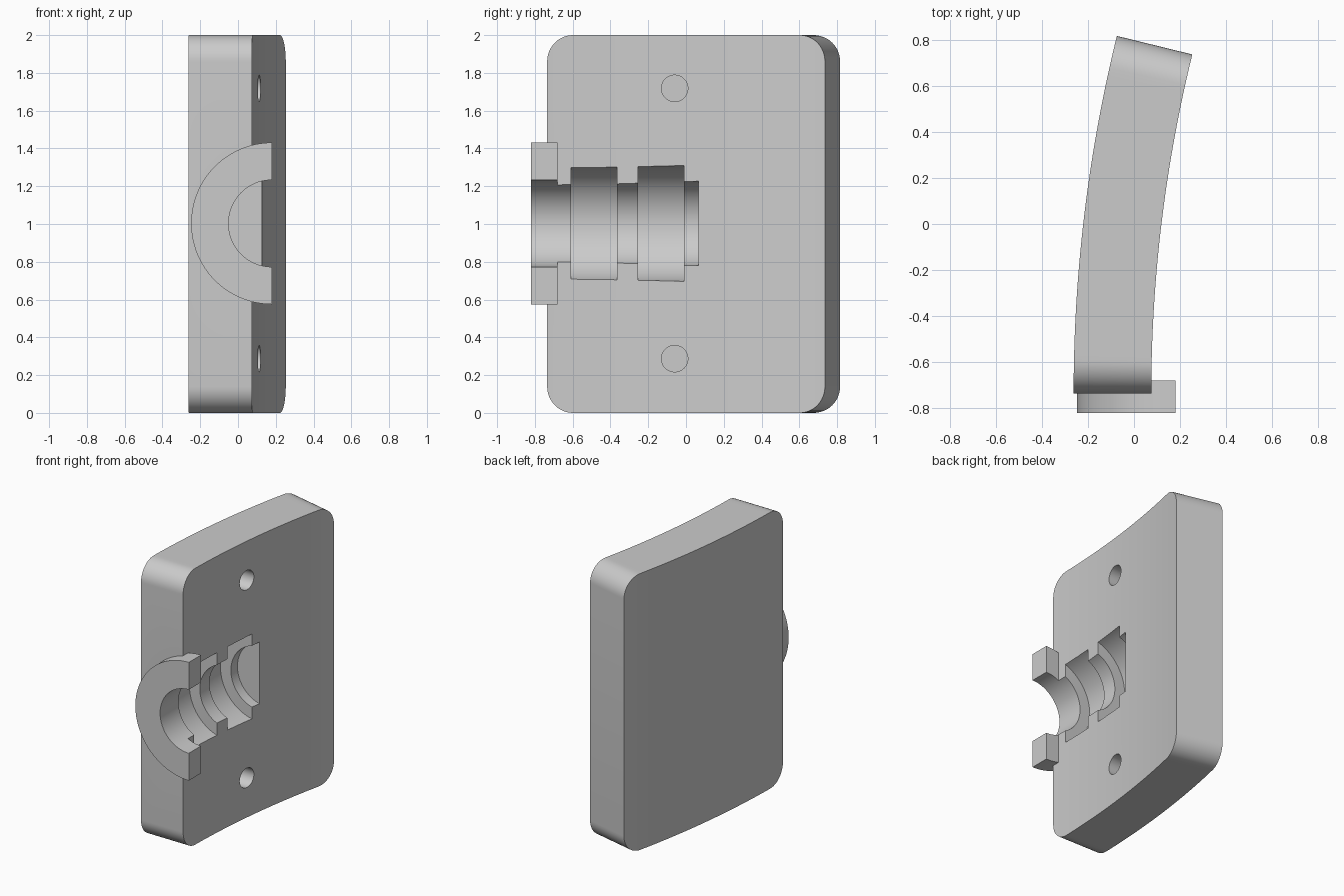
import bpy, bmesh
from math import sin, cos, pi, radians
from mathutils import Matrix, Vector

cube = bpy.data.objects.get("Cube")
if cube:
    bpy.data.objects.remove(cube, do_unlink=True)

grey = bpy.data.materials.new("plain grey")
grey.use_nodes = True
grey.diffuse_color = (0.6, 0.6, 0.6, 1)
grey.node_tree.nodes["Principled BSDF"].inputs["Base Color"].default_value = (0.6, 0.6, 0.6, 1)

AXIS_X, AXIS_Z = 0.18, 1.003


def finish(name, bm):
    bmesh.ops.recalc_face_normals(bm, faces=bm.faces)
    mesh = bpy.data.meshes.new(name)
    bm.to_mesh(mesh)
    bm.free()
    mesh.materials.append(grey)
    obj = bpy.data.objects.new(name, mesh)
    bpy.context.collection.objects.link(obj)
    return obj


def combine(target, tool, operation):
    mod = target.modifiers.new(tool.name, "BOOLEAN")
    mod.operation = operation
    mod.solver = "EXACT"
    mod.object = tool
    bpy.context.view_layer.objects.active = target
    bpy.ops.object.modifier_apply(modifier=mod.name)
    bpy.data.objects.remove(tool, do_unlink=True)


def curved_plate():
    """Rounded rectangle bent around a vertical axis, thick along the radius."""
    centre_x, front_y, sweep = 6.24, -0.735, radians(13.8)
    outer, inner, corner = 6.502, 6.165, 0.14
    length = sweep * (outer + inner) / 2
    arc = [corner * (1 - cos(i * pi / 24)) for i in range(13)]
    middle = [corner + (length - 2 * corner) * i / 40 for i in range(1, 40)]
    stations = arc + middle + [length - s for s in reversed(arc)]
    bm = bmesh.new()
    rings = []
    for s in stations:
        d = max(0, corner - min(s, length - s))
        inset = corner - max(0, corner**2 - d**2) ** 0.5
        a = sweep * s / length
        ring = [(outer, inset), (inner, inset), (inner, 2 - inset), (outer, 2 - inset)]
        rings.append([bm.verts.new((centre_x - r * cos(a), front_y + r * sin(a), z)) for r, z in ring])
    for a, b in zip(rings, rings[1:]):
        for i in range(4):
            j = (i + 1) % 4
            bm.faces.new((a[i], a[j], b[j], b[i]))
    bm.faces.new(rings[0])
    bm.faces.new(rings[-1])
    return finish("curved_plate", bm)


def half_flange():
    """Half disc whose flat side faces +x."""
    bm = bmesh.new()
    rim = [pi / 2 + pi * i / 64 for i in range(65)]
    face = bm.faces.new([bm.verts.new((AXIS_X + 0.428 * cos(a), -0.82, AXIS_Z + 0.428 * sin(a))) for a in rim])
    out = bmesh.ops.extrude_face_region(bm, geom=[face])
    moved = [v for v in out["geom"] if isinstance(v, bmesh.types.BMVert)]
    bmesh.ops.translate(bm, verts=moved, vec=(0, 0.14, 0))
    return finish("half_flange", bm)


def stepped_bore():
    """Revolved cutter with two wide grooves along y."""
    steps = [(-1.0, 0.23), (-0.61, 0.313), (-0.365, 0.23), (-0.255, 0.313), (-0.01, 0.23)]
    ends = [y for y, r in steps[1:]] + [0.065]
    profile = [(-1.0, 0)]
    for (y, r), end in zip(steps, ends):
        profile += [(y, r), (end, r)]
    profile.append((ends[-1], 0))
    bm = bmesh.new()
    verts = [bm.verts.new((AXIS_X + r, y, AXIS_Z)) for y, r in profile]
    edges = [bm.edges.new(pair) for pair in zip(verts, verts[1:])]
    bmesh.ops.spin(bm, geom=verts + edges, cent=(AXIS_X, 0, AXIS_Z), axis=(0, 1, 0),
                   angle=2 * pi, steps=96)
    bmesh.ops.remove_doubles(bm, verts=bm.verts, dist=0.0001)
    return finish("stepped_bore", bm)


def pin_hole(z):
    """Blind round hole drilled along x."""
    bm = bmesh.new()
    place = Matrix.Translation(Vector((0.1, -0.06, z))) @ Matrix.Rotation(pi / 2, 4, "Y")
    bmesh.ops.create_cone(bm, cap_ends=True, segments=48, radius1=0.07, radius2=0.07,
                          depth=0.4, matrix=place)
    return finish("pin_hole", bm)


# Plate with flange, then the bore and the two pin holes
plate = curved_plate()
combine(plate, half_flange(), "UNION")
combine(plate, stepped_bore(), "DIFFERENCE")
for z in (0.287, 1.718):
    combine(plate, pin_hole(z), "DIFFERENCE")

plate.name = "curved_mould_half"
bpy.ops.object.select_all(action="DESELECT")
plate.select_set(True)
bpy.context.view_layer.objects.active = plate
bpy.ops.object.shade_smooth_by_angle(angle=radians(30))
